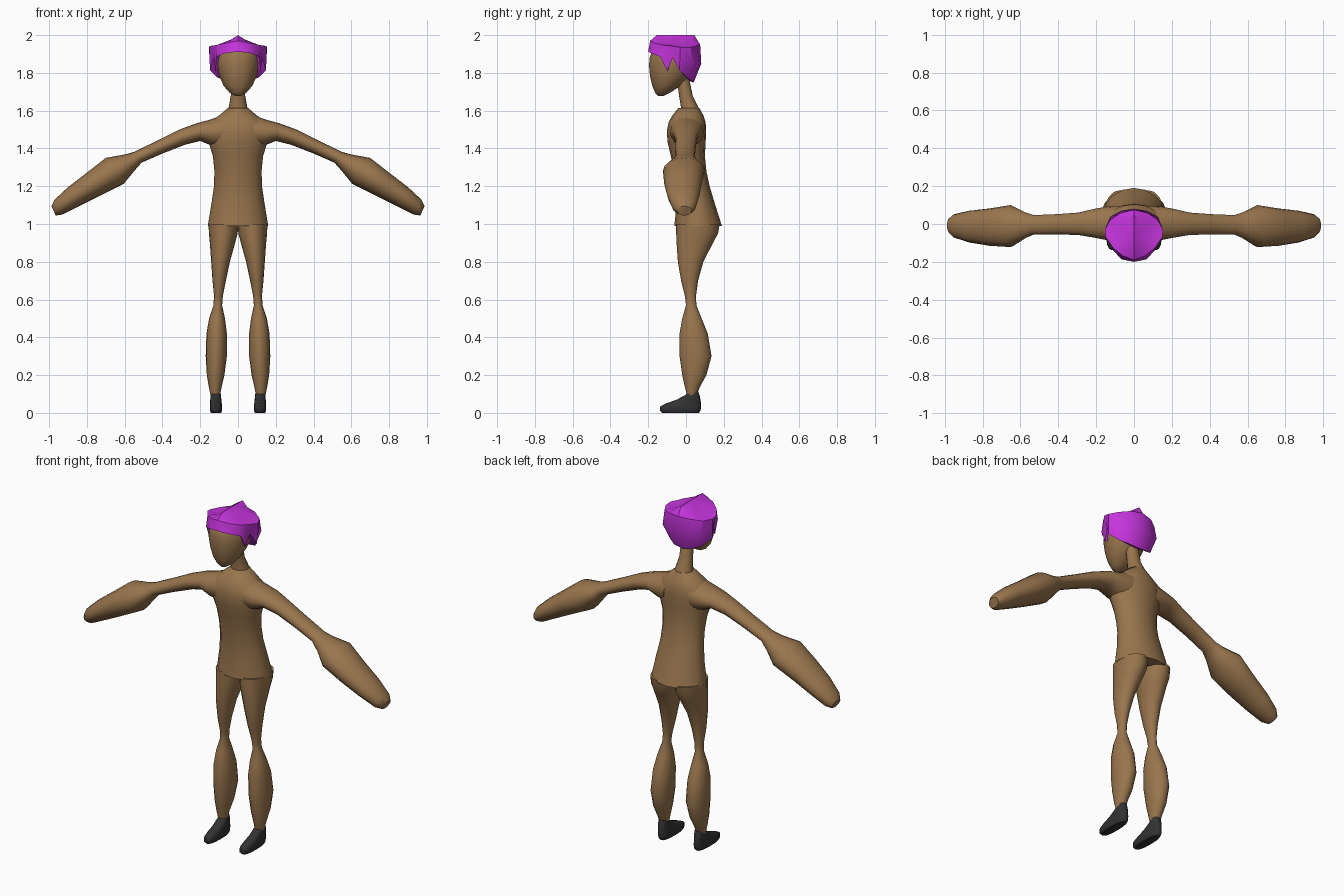
import bpy, bmesh, math


def material(name, rgb):
    m = bpy.data.materials.new(name)
    m.diffuse_color = (*rgb, 1)
    return m


SKIN = material("brown skin", (0.32, 0.18, 0.076))
HAIR = material("purple hair", (0.56, 0.035, 0.72))
SHOE = material("dark shoe", (0.032, 0.032, 0.033))


def finish(bm, name, mat, mirror=False, angle=50):
    """Turn a bmesh into a smooth-shaded object, optionally mirrored over x."""
    bmesh.ops.remove_doubles(bm, verts=bm.verts, dist=1e-5)
    bmesh.ops.recalc_face_normals(bm, faces=bm.faces)
    me = bpy.data.meshes.new(name)
    bm.to_mesh(me)
    bm.free()
    me.materials.append(mat)
    ob = bpy.data.objects.new(name, me)
    bpy.context.collection.objects.link(ob)
    if mirror:
        ob.modifiers.new("mirror", 'MIRROR').use_mirror_merge = False
    bpy.ops.object.select_all(action='DESELECT')
    ob.select_set(True)
    bpy.context.view_layer.objects.active = ob
    bpy.ops.object.shade_smooth_by_angle(angle=math.radians(angle))
    return ob


def loft(name, rings, mat, mirror=False, n=16, power=1.0):
    """Skin oval rings: (x1, z1, x2, z2, y_front, y_back) spans each oval."""
    bm = bmesh.new()
    rows = []
    for x1, z1, x2, z2, y0, y1 in rings:
        row = []
        for i in range(n):
            a = 2 * math.pi * i / n
            c, s = math.cos(a), math.sin(a)
            c = math.copysign(abs(c) ** power, c)
            s = math.copysign(abs(s) ** power, s)
            row.append(bm.verts.new(((x1 + x2) / 2 + c * (x2 - x1) / 2,
                                     (y0 + y1) / 2 + s * (y1 - y0) / 2,
                                     (z1 + z2) / 2 + c * (z2 - z1) / 2)))
        rows.append(row)
    for r, q in zip(rows, rows[1:]):
        for i in range(n):
            j = (i + 1) % n
            bm.faces.new((r[i], r[j], q[j], q[i]))
    bm.faces.new(rows[0])
    bm.faces.new(rows[-1])
    return finish(bm, name, mat, mirror)


def level(rows):
    """Horizontal rings from (z, x1, x2, y_front, y_back)."""
    return [(a, z, b, z, y0, y1) for z, a, b, y0, y1 in rows]


def centred(rows):
    """Horizontal rings centred on x from (z, half_width, y_front, y_back)."""
    return level([(z, -w, w, y0, y1) for z, w, y0, y1 in rows])


# Torso, flaring to the hips and tapering over the shoulders
loft("torso", centred([
    (0.99, 0.160, -0.062, 0.190), (1.10, 0.142, -0.050, 0.155),
    (1.20, 0.127, -0.055, 0.125), (1.28, 0.125, -0.065, 0.108),
    (1.36, 0.133, -0.080, 0.100), (1.43, 0.155, -0.097, 0.104),
    (1.49, 0.165, -0.102, 0.106), (1.54, 0.150, -0.092, 0.104),
    (1.575, 0.100, -0.072, 0.092), (1.615, 0.052, -0.040, 0.070)]), SKIN)

# Neck leaning forward into the head
loft("neck", centred([
    (1.58, 0.058, -0.030, 0.078), (1.62, 0.049, -0.027, 0.065),
    (1.68, 0.038, -0.037, 0.035), (1.78, 0.036, -0.050, 0.015)]), SKIN)

# Head with a pointed chin
loft("head", centred([
    (1.678, 0.015, -0.148, -0.118), (1.695, 0.044, -0.163, -0.085),
    (1.73, 0.075, -0.178, -0.030), (1.78, 0.098, -0.190, 0.020),
    (1.84, 0.113, -0.196, 0.050), (1.88, 0.113, -0.192, 0.055),
    (1.92, 0.105, -0.180, 0.050), (1.955, 0.065, -0.140, 0.020)]), SKIN)

# Arms ending in broad mitten-like forearms
loft("arm", [
    (0.07, 1.580, 0.09, 1.40, -0.085, 0.095),
    (0.15, 1.552, 0.14, 1.415, -0.085, 0.092),
    (0.22, 1.533, 0.20, 1.440, -0.072, 0.080),
    (0.31, 1.500, 0.28, 1.420, -0.058, 0.060),
    (0.42, 1.445, 0.40, 1.373, -0.055, 0.052),
    (0.55, 1.382, 0.51, 1.325, -0.056, 0.047),
    (0.60, 1.368, 0.55, 1.280, -0.075, 0.062),
    (0.70, 1.350, 0.605, 1.212, -0.122, 0.100),
    (0.80, 1.272, 0.73, 1.150, -0.115, 0.082),
    (0.90, 1.195, 0.84, 1.095, -0.098, 0.070),
    (0.97, 1.130, 0.93, 1.050, -0.072, 0.052),
    (0.988, 1.095, 0.965, 1.045, -0.045, 0.030)], SKIN, mirror=True)

# Legs: thigh, narrow knee, full calf, ankle
loft("leg", level([
    (1.00, -0.002, 0.156, -0.052, 0.178), (0.95, 0.002, 0.154, -0.052, 0.170),
    (0.90, 0.015, 0.149, -0.050, 0.143), (0.80, 0.043, 0.142, -0.043, 0.092),
    (0.70, 0.064, 0.135, -0.026, 0.064), (0.62, 0.080, 0.127, -0.006, 0.053),
    (0.57, 0.084, 0.130, 0.000, 0.055), (0.50, 0.069, 0.153, -0.020, 0.083),
    (0.42, 0.059, 0.167, -0.034, 0.115), (0.30, 0.059, 0.171, -0.034, 0.135),
    (0.20, 0.072, 0.165, -0.020, 0.108), (0.14, 0.086, 0.155, -0.007, 0.075),
    (0.08, 0.098, 0.143, 0.008, 0.050)]), SKIN, mirror=True)

# Shoes with a low toe and raised heel
loft("shoe", level([
    (0.00, 0.090, 0.143, -0.125, 0.068), (0.012, 0.084, 0.149, -0.138, 0.077),
    (0.035, 0.084, 0.149, -0.136, 0.080), (0.05, 0.086, 0.148, -0.105, 0.079),
    (0.07, 0.088, 0.147, -0.050, 0.077), (0.092, 0.090, 0.146, -0.008, 0.072),
    (0.115, 0.094, 0.143, 0.025, 0.064)]), SHOE, mirror=True, power=0.8)

# Faceted hair: columns from forehead to nape, as (rim point, hem point)
columns = [
    ((0, -0.190, 1.970), (0, -0.200, 1.912)),
    ((0.060, -0.168, 1.958), (0.066, -0.187, 1.905)),
    ((0.110, -0.128, 1.948), (0.114, -0.135, 1.885)),
    ((0.125, -0.105, 1.945), (0.120, -0.100, 1.810)),
    ((0.150, -0.070, 1.942), (0.128, -0.070, 1.880)),
    ((0.154, -0.030, 1.935), (0.148, -0.035, 1.815)),
    ((0.125, 0.022, 1.935), (0.108, 0.005, 1.775)),
    ((0.070, 0.058, 1.945), (0.055, 0.035, 1.755)),
    ((0, 0.075, 1.950), (0, 0.040, 1.748))]
bm = bmesh.new()
crown = bm.verts.new((0, -0.06, 2.0))
strips = []
for k, (t, b) in enumerate(columns):
    bulge = 0.018 if k > 5 else 0.0
    top = (t[0] * 0.55, -0.05 + (t[1] + 0.05) * 0.75, 2.0 - 0.36 * t[0])
    mid = ((t[0] + b[0]) / 2 * (1 + bulge * 5), (t[1] + b[1]) / 2 + bulge * 1.3,
           (t[2] + b[2]) / 2)
    lip = (b[0] * 0.75, -0.06 + (b[1] + 0.06) * 0.75, b[2] + 0.012)
    strips.append([bm.verts.new(p) for p in (top, t, mid, b, lip)])
for p, q in zip(strips, strips[1:]):
    bm.faces.new((crown, p[0], q[0]))
    for i in range(4):
        bm.faces.new((p[i], q[i], q[i + 1], p[i + 1]))
# Reflect the half cap to complete it
geom = bm.verts[:] + bm.edges[:] + bm.faces[:]
copy = bmesh.ops.duplicate(bm, geom=geom)["geom"]
for v in copy:
    if isinstance(v, bmesh.types.BMVert):
        v.co.x = -v.co.x
finish(bm, "hair", HAIR, angle=35)
